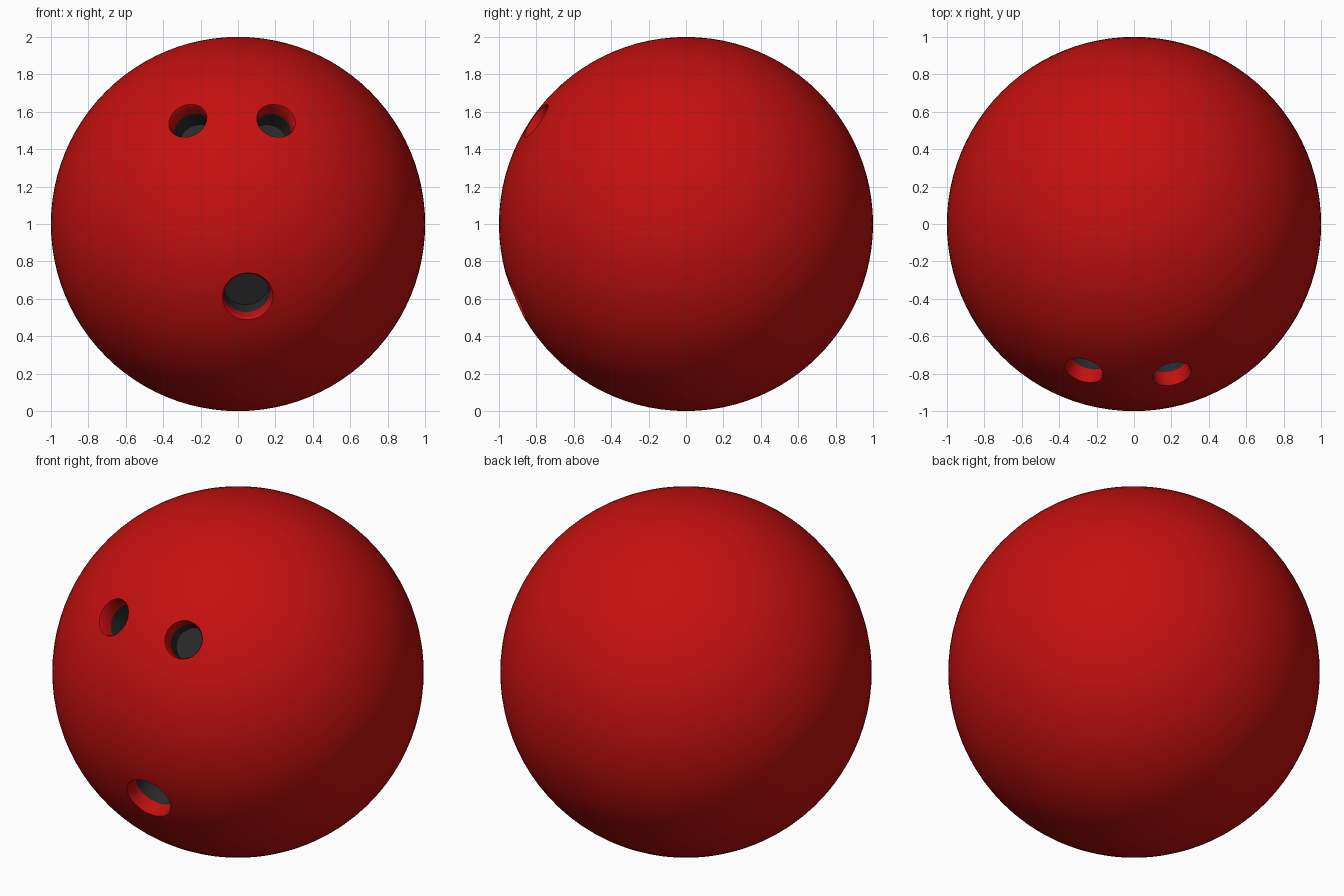
import bpy, bmesh, math
from mathutils import Vector

if "Cube" in bpy.data.objects:
    bpy.data.objects.remove(bpy.data.objects["Cube"])


def material(name, rgb):
    m = bpy.data.materials.new(name)
    m.diffuse_color = (*rgb, 1)
    m.use_nodes = True
    m.node_tree.nodes["Principled BSDF"].inputs["Base Color"].default_value = m.diffuse_color
    return m


red = material("glossy_red", (0.56, 0.005, 0.005))
dark = material("dark_grey_hole", (0.022, 0.022, 0.022))
CENTRE = Vector((0, 0, 1))


def hole_cutter(name, x, z, r, flare, seam, floor, n=48):
    """Lathed plug aimed at the ball centre; dark below the seam."""
    y = -math.sqrt(1 - x * x - (z - 1) ** 2)
    rot = Vector((x, y, z - 1)).to_track_quat('Z', 'Y')
    surf = math.sqrt(1 - flare * flare)
    profile = [(r, floor), (r, seam), (r, surf - 0.018),
               (flare, surf), (flare + 0.004, surf + 0.1)]
    bm = bmesh.new()
    rings = []
    for rad, h in profile:
        rings.append([bm.verts.new(CENTRE + rot @ Vector((
            rad * math.cos(2 * math.pi * i / n),
            rad * math.sin(2 * math.pi * i / n), h))) for i in range(n)])
    for k in range(len(rings) - 1):
        a, b = rings[k], rings[k + 1]
        for i in range(n):
            j = (i + 1) % n
            f = bm.faces.new((a[i], a[j], b[j], b[i]))
            f.material_index = 1 if k == 0 else 0
    bm.faces.new(rings[0][::-1]).material_index = 1
    bm.faces.new(rings[-1])
    bmesh.ops.recalc_face_normals(bm, faces=bm.faces[:])
    me = bpy.data.meshes.new(name)
    bm.to_mesh(me)
    bm.free()
    me.materials.append(red)
    me.materials.append(dark)
    ob = bpy.data.objects.new(name, me)
    bpy.context.collection.objects.link(ob)
    ob.hide_render = True
    return ob


# Ball
bpy.ops.mesh.primitive_uv_sphere_add(segments=96, ring_count=48, radius=1, location=CENTRE)
ball = bpy.context.object
ball.name = "ball"
ball.data.materials.append(red)
ball.data.materials.append(dark)

# Two finger holes and the larger thumb hole
cutters = [
    hole_cutter("left_finger_hole", -0.27, 1.555, 0.098, 0.106, 0.91, 0.81),
    hole_cutter("right_finger_hole", 0.205, 1.555, 0.098, 0.106, 0.91, 0.81),
    hole_cutter("thumb_hole", 0.052, 0.61, 0.125, 0.136, 0.91, 0.81),
]
for c in cutters:
    mod = ball.modifiers.new(c.name, 'BOOLEAN')
    mod.operation = 'DIFFERENCE'
    mod.solver = 'EXACT'
    mod.object = c
    bpy.context.view_layer.objects.active = ball
    bpy.ops.object.modifier_apply(modifier=mod.name)
for c in cutters:
    bpy.data.objects.remove(c)

bpy.ops.object.select_all(action='DESELECT')
ball.select_set(True)
bpy.context.view_layer.objects.active = ball
bpy.ops.object.shade_smooth_by_angle(angle=math.radians(25))
